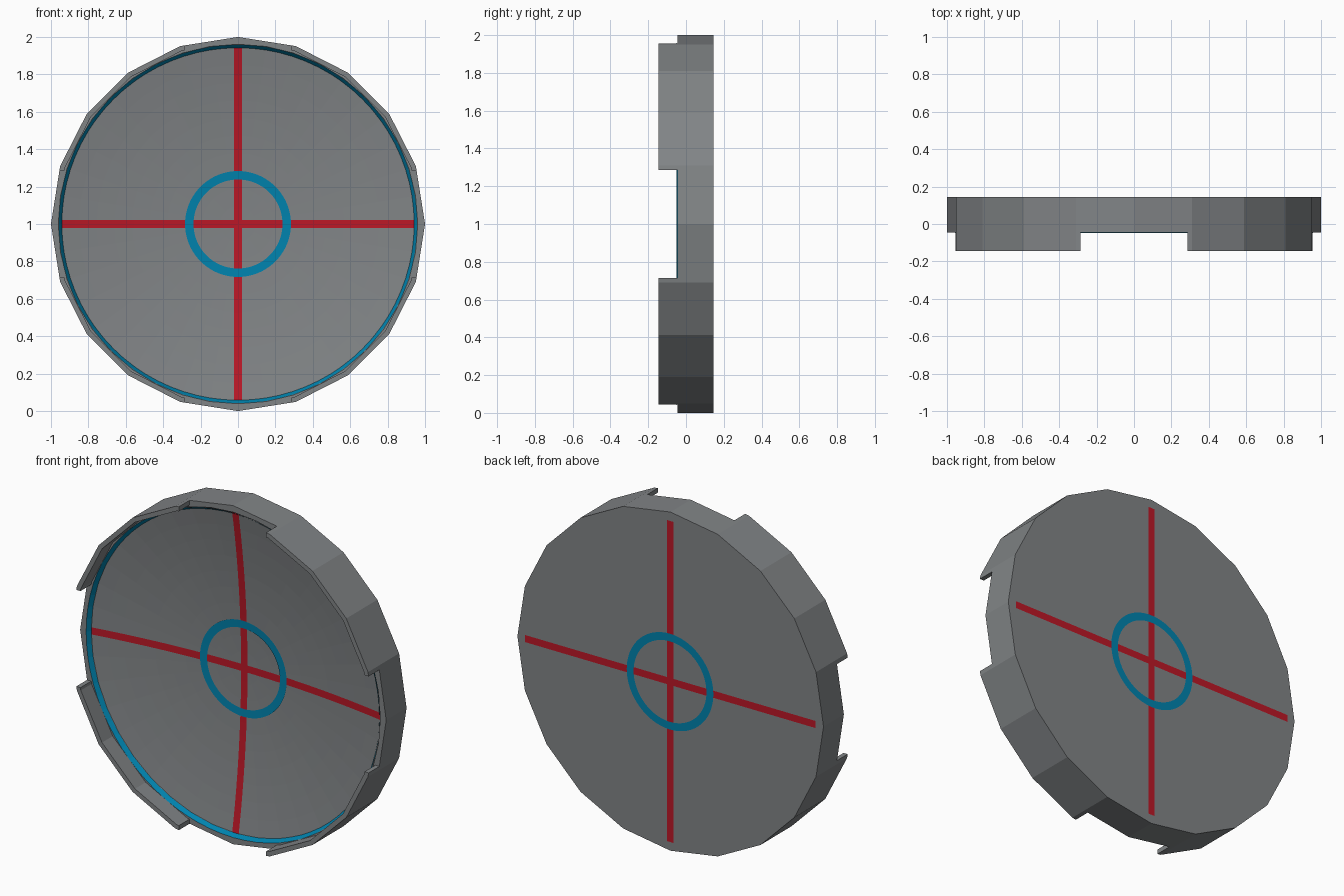
import bpy, bmesh
from math import sin, cos, pi, sqrt

if "Cube" in bpy.data.objects:
    bpy.data.objects.remove(bpy.data.objects["Cube"])

SIDES, SEG = 20, 40
BACK, LIP, FRONT = 0.145, -0.045, -0.145
BOWL_R, LIP_R, NOTCH = 0.945, 0.961, 0.285


def material(name, rgb):
    m = bpy.data.materials.new(name)
    m.diffuse_color = (*rgb, 1)
    m.use_nodes = True
    m.node_tree.nodes["Principled BSDF"].inputs["Base Color"].default_value = m.diffuse_color
    return m


grey = material("dark grey", (0.22, 0.232, 0.24))
red = material("red", (0.5, 0.009, 0.02))
blue = material("blue", (0.0, 0.225, 0.42))


def bowl_y(r):
    return 0.063 - 0.083 * (r / BOWL_R) ** 2


def add_object(name, bm, mat):
    me = bpy.data.meshes.new(name)
    bm.to_mesh(me)
    bm.free()
    ob = bpy.data.objects.new(name, me)
    bpy.context.collection.objects.link(ob)
    me.materials.append(mat)
    return ob


def loft(bm, rows, closed):
    """Join neighbouring rows of vertices with quads."""
    for a, b in zip(rows, rows[1:]):
        n = len(a)
        for i in range(n if closed else n - 1):
            j = (i + 1) % n
            bm.faces.new((a[i], a[j], b[j], b[i]))


def sheet(name, rows, closed, mat, facing):
    """Thin painted marking facing -y or +y."""
    bm = bmesh.new()
    loft(bm, [[bm.verts.new(p) for p in row] for row in rows], closed)
    bm.normal_update()
    for f in bm.faces:
        if f.normal.y * facing < 0:
            f.normal_flip()
    return add_object(name, bm, mat)


# Dish: hollow bowl with a steep lip, twenty-sided wall, flat back
bm = bmesh.new()


def ring(r, y, poly=False):
    vs = []
    for i in range(SEG):
        a = 2 * pi * i / SEG
        k = r * cos(pi / SIDES) if poly and i % 2 else r
        vs.append(bm.verts.new((k * cos(a), y, 1 + k * sin(a))))
    return vs


rows = [ring(BOWL_R * i / 10, bowl_y(BOWL_R * i / 10)) for i in range(1, 11)]
rows += [ring(LIP_R, LIP), ring(1, LIP, True), ring(1, BACK, True)]
loft(bm, rows, True)
centre = bm.verts.new((0, bowl_y(0), 1))
for i in range(SEG):
    bm.faces.new((centre, rows[0][i], rows[0][(i + 1) % SEG]))
bm.faces.new(rows[-1])
bmesh.ops.recalc_face_normals(bm, faces=bm.faces[:])
add_object("dish", bm, grey)


# Four raised rim tabs, with straight-sided notches between them
def tab_outline(r):
    v = [(r * cos(pi * k / 10), r * sin(pi * k / 10)) for k in range(6)]
    t = NOTCH / v[1][1]
    start = (r + (v[1][0] - r) * t, NOTCH)
    return [start] + v[1:5] + [(start[1], start[0])]


for n, (sx, sz) in enumerate([(1, 1), (-1, 1), (-1, -1), (1, -1)]):
    bm = bmesh.new()
    outer, inner = tab_outline(1), tab_outline(0.973)
    rows = [[bm.verts.new((sx * x, y, 1 + sz * z)) for x, z in line]
            for line, y in ((outer, LIP), (outer, FRONT), (inner, FRONT), (inner, LIP))]
    loft(bm, rows + rows[:1], False)
    for e in (0, -1):
        bm.faces.new([row[e] for row in rows])
    bmesh.ops.recalc_face_normals(bm, faces=bm.faces[:])
    add_object(f"rim_tab_{n + 1}", bm, grey)


# Red cross and blue rings on both faces
def front_y(r):
    return bowl_y(r) - 0.004


def back_y(r):
    return BACK + 0.002


def stripe(name, upright, depth, facing):
    rows = []
    for s in (-0.021, 0.021):
        row = []
        for i in range(25):
            t = -0.948 + 1.896 * i / 24
            x, z = (s, t) if upright else (t, s)
            row.append((x, depth(sqrt(x * x + z * z)), 1 + z))
        rows.append(row)
    sheet(name, rows, False, red, facing)


def band(name, profile, facing):
    rows = [[(r * cos(2 * pi * i / 80), y, 1 + r * sin(2 * pi * i / 80))
             for i in range(80)] for r, y in profile]
    sheet(name, rows, True, blue, facing)


for side, depth, facing in (("front", front_y, -1), ("back", back_y, 1)):
    stripe(side + "_upright_stripe", True, depth, facing)
    stripe(side + "_level_stripe", False, depth, facing)
    band(side + "_centre_ring",
         [(r, depth(r) + facing * 0.002) for r in (0.238, 0.283)], facing)

# Blue edging on the steep lip of the bowl
band("front_edge_ring", [(BOWL_R - 0.003, bowl_y(BOWL_R) - 0.004),
                         (LIP_R - 0.003, LIP - 0.004)], -1)
